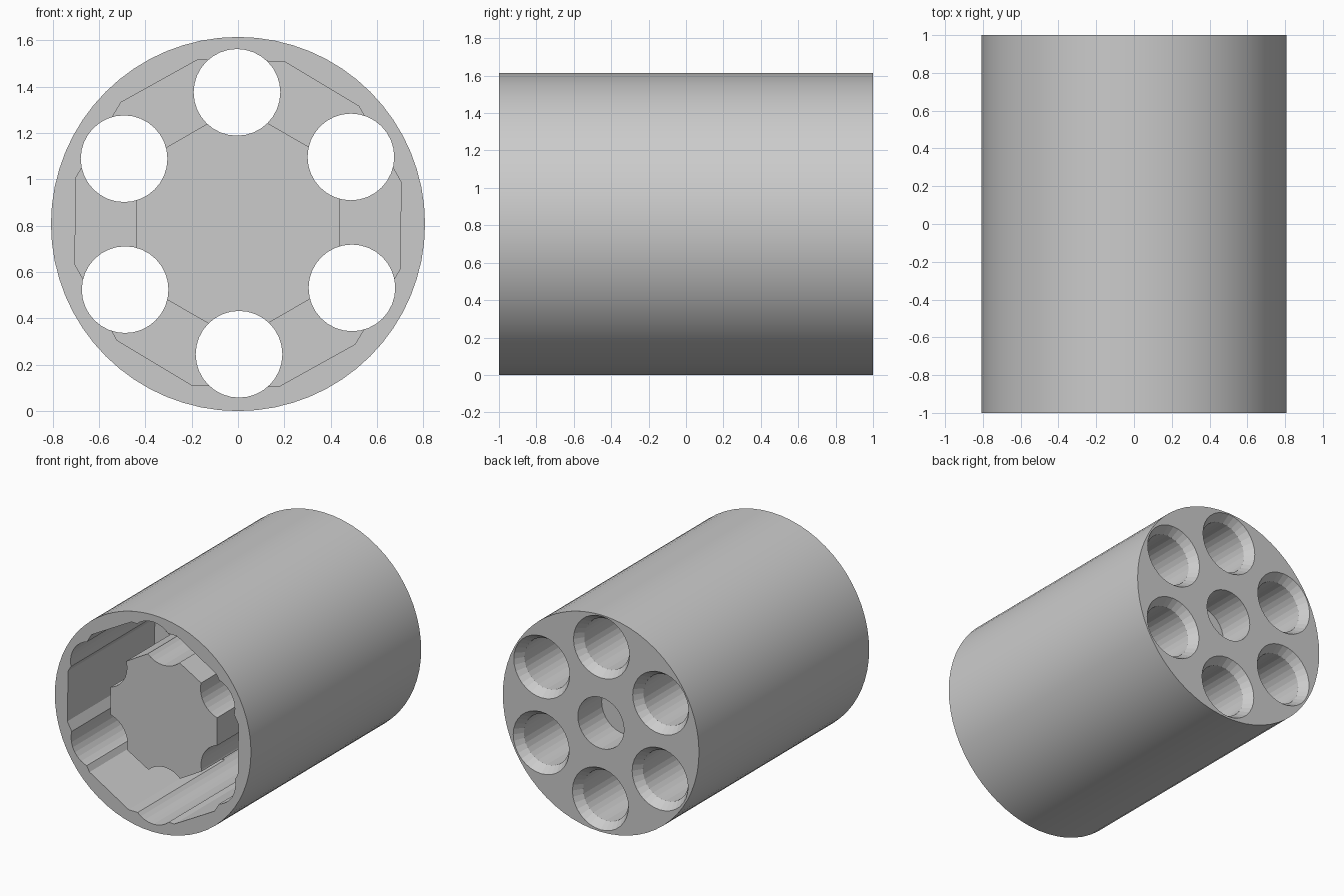
import bpy, bmesh, math

if "Cube" in bpy.data.objects:
    bpy.data.objects.remove(bpy.data.objects["Cube"])

R, CZ = 0.807, 0.807          # drum radius and axis height
PZ = 0.81                     # axis height of the bored pattern

grey = bpy.data.materials.new("steel grey")
grey.diffuse_color = (0.6, 0.6, 0.6, 1)
grey.use_nodes = True
grey.node_tree.nodes["Principled BSDF"].inputs["Base Color"].default_value = grey.diffuse_color


def lathe(name, stations, n, phase=0.0, cx=0.0, cz=PZ):
    """Closed n-sided solid along y from (y, radius) stations."""
    bm = bmesh.new()
    rings = []
    for y, r in stations:
        rings.append([bm.verts.new((cx + r * math.cos(phase + 2 * math.pi * i / n), y,
                                    cz + r * math.sin(phase + 2 * math.pi * i / n)))
                      for i in range(n)])
    for a, b in zip(rings, rings[1:]):
        for i in range(n):
            j = (i + 1) % n
            bm.faces.new((a[i], a[j], b[j], b[i]))
    bm.faces.new(rings[0])
    bm.faces.new(rings[-1])
    bmesh.ops.recalc_face_normals(bm, faces=bm.faces)
    me = bpy.data.meshes.new(name)
    bm.to_mesh(me)
    bm.free()
    me.materials.append(grey)
    ob = bpy.data.objects.new(name, me)
    bpy.context.collection.objects.link(ob)
    return ob


helpers = []


def combine(target, tool, operation):
    mod = target.modifiers.new(tool.name, 'BOOLEAN')
    mod.operation, mod.solver, mod.object = operation, 'EXACT', tool
    tool.hide_render = True
    helpers.append(tool)


# main drum
drum = lathe("drum", [(-1, R), (1, R)], 64, cz=CZ)

# twelve-sided front recess, slightly rotated
combine(drum, lathe("recess_cutter", [(-1.2, 0.726), (0.02, 0.726)], 12,
                    math.radians(15 - 0.95)), 'DIFFERENCE')

# six-sided core standing in the recess
combine(drum, lathe("core", [(-0.87, 0.506), (0.1, 0.506)], 6,
                    math.radians(30)), 'UNION')

# six through chambers, flared at the back
for k in range(6):
    a = math.radians(90.45 + 60 * k)
    combine(drum, lathe("chamber_cutter_%d" % k,
                        [(-1.2, 0.187), (0.935, 0.187), (1, 0.23), (1.1, 0.296)], 32, 0,
                        0.565 * math.cos(a), PZ + 0.565 * math.sin(a)), 'DIFFERENCE')

# blind centre hole at the back
combine(drum, lathe("centre_cutter", [(0.72, 0.19), (1.2, 0.19)], 32), 'DIFFERENCE')

# bake the cuts and drop the helpers
bpy.context.view_layer.update()
dg = bpy.context.evaluated_depsgraph_get()
baked = bpy.data.meshes.new_from_object(drum.evaluated_get(dg))
drum.modifiers.clear()
drum.data = baked
for h in helpers:
    bpy.data.objects.remove(h)
baked.materials.clear()
baked.materials.append(grey)
for p in baked.polygons:
    p.material_index = 0

# smooth the curved surfaces, keep the edges sharp
bpy.ops.object.select_all(action='DESELECT')
drum.select_set(True)
bpy.context.view_layer.objects.active = drum
bpy.ops.object.shade_smooth_by_angle(angle=math.radians(8))
